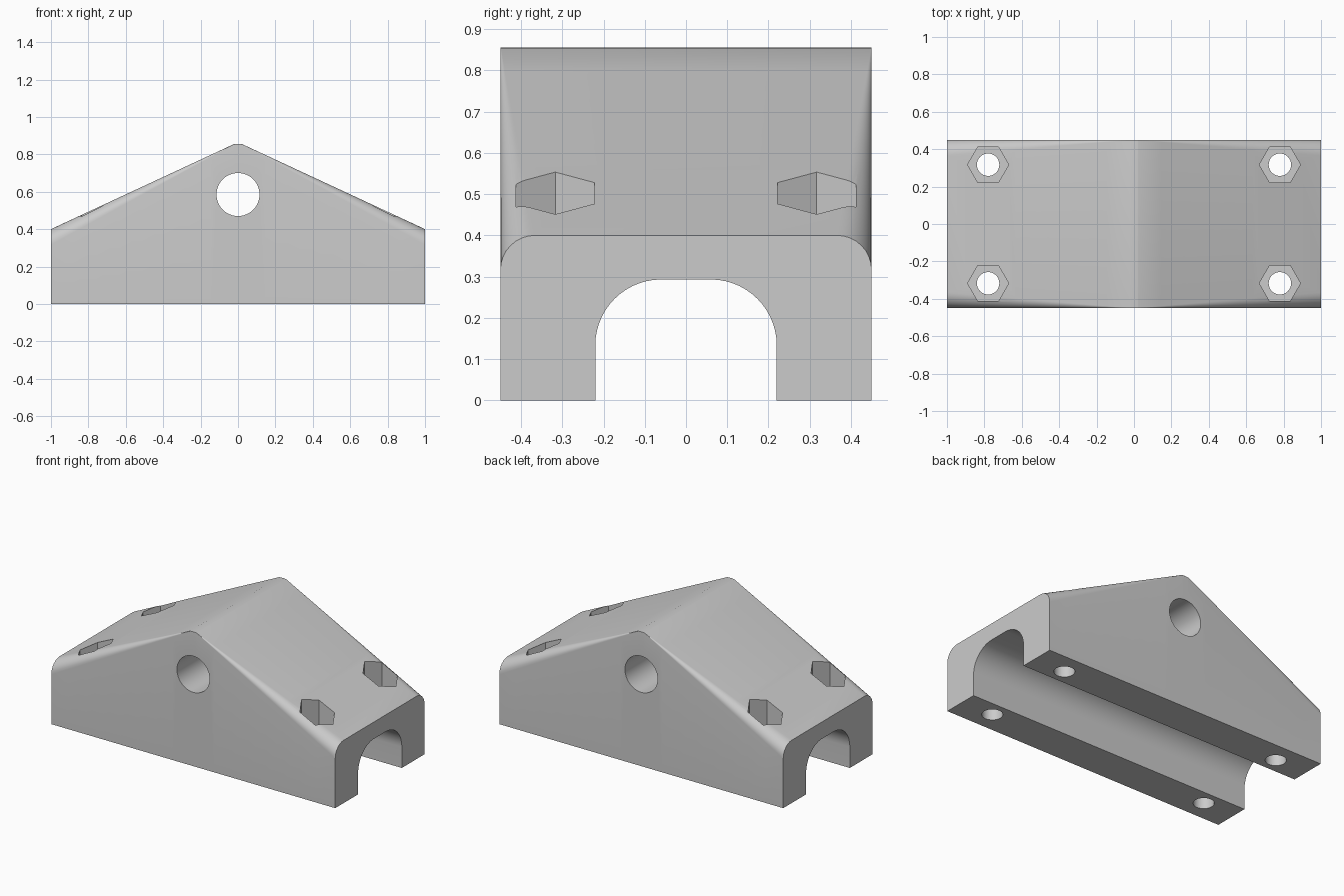
import bpy, bmesh
from math import sin, cos, pi, asin, atan2, hypot

cube = bpy.data.objects.get("Cube")
if cube:
    bpy.data.objects.remove(cube, do_unlink=True)

# Main dimensions
HALF_LEN, HALF_WID, END_Z = 1.0, 0.45, 0.4
AXLE_Z, CROWN_R, AXLE_R = 0.585, 0.27, 0.115
SLOT_HALF, SLOT_Z, SLOT_R = 0.22, 0.293, 0.16
FILLET = 0.083
BOLT_X, BOLT_Y, BOLT_R, NUT_R, NUT_FLOOR = 0.78, 0.317, 0.06, 0.11, 0.28

# Angle at which the end slope is tangent to the rounded crown
drop = AXLE_Z - END_Z
tilt = asin(CROWN_R / hypot(HALF_LEN, drop)) - atan2(drop, HALF_LEN)
tilt = pi / 2 - tilt if tilt > pi / 4 else pi / 2 - (pi / 2 - tilt)

grey = bpy.data.materials.new("plain grey")
grey.use_nodes = True
grey.diffuse_color = (0.6, 0.6, 0.6, 1)
grey.node_tree.nodes["Principled BSDF"].inputs["Base Color"].default_value = (0.6, 0.6, 0.6, 1)


def arc(cy, cz, r, start, end, steps):
    angles = [start + (end - start) * i / steps for i in range(steps + 1)]
    return [(cy + r * cos(a), cz + r * sin(a)) for a in angles]


def section(top, r):
    """Saddle cross-section: filleted block with a round-cornered slot below."""
    w, s, q = HALF_WID, SLOT_HALF, SLOT_R
    outer = [(-w, 0)] + arc(-w + r, top - r, r, pi, pi / 2, 8)
    outer += arc(w - r, top - r, r, pi / 2, 0, 8) + [(w, 0)]
    slot = [(s, 0)] + arc(s - q, SLOT_Z - q, q, 0, pi / 2, 14)
    slot += arc(-s + q, SLOT_Z - q, q, pi / 2, pi, 14) + [(-s, 0)]
    return outer + slot


# Stations along the half length: rounded crown, then straight slope
tan_x, tan_z = CROWN_R * sin(tilt), AXLE_Z + CROWN_R * cos(tilt)
half = []
for i in range(7):
    a = tilt * i / 6
    half.append((CROWN_R * sin(a), AXLE_Z + CROWN_R * cos(a), 0.001))
for i in range(1, 9):
    t = i / 8
    half.append((tan_x + (HALF_LEN - tan_x) * t, tan_z + (END_Z - tan_z) * t, 0.001 + FILLET * t))
stations = [(-x, z, r) for x, z, r in reversed(half[1:])] + half

# Body lofted through the stations
bm = bmesh.new()
rings = [[bm.verts.new((x, y, z)) for y, z in section(top, r)] for x, top, r in stations]
for a, b in zip(rings, rings[1:]):
    for i in range(len(a)):
        j = (i + 1) % len(a)
        bm.faces.new((a[i], a[j], b[j], b[i]))
bm.faces.new(rings[0])
bm.faces.new(rings[-1])
bmesh.ops.recalc_face_normals(bm, faces=bm.faces)
mesh = bpy.data.meshes.new("saddle_block")
bm.to_mesh(mesh)
bm.free()
mesh.materials.append(grey)
block = bpy.data.objects.new("saddle_block", mesh)
bpy.context.collection.objects.link(block)
bpy.context.view_layer.objects.active = block


def cut(name, sides, radius, depth, location, rotation=(0, 0, 0)):
    bpy.ops.mesh.primitive_cylinder_add(vertices=sides, radius=radius, depth=depth,
                                        location=location, rotation=rotation)
    tool = bpy.context.object
    tool.name = name
    tool.hide_render = True
    tool.data.materials.append(grey)
    mod = block.modifiers.new(name, "BOOLEAN")
    mod.operation, mod.solver, mod.object = "DIFFERENCE", "EXACT", tool
    bpy.context.view_layer.objects.active = block
    bpy.ops.object.modifier_apply(modifier=mod.name)
    bpy.data.objects.remove(tool, do_unlink=True)


# Axle bore, bolt holes and hexagonal nut pockets
cut("axle_bore", 48, AXLE_R, 2, (0, 0, AXLE_Z), (pi / 2, 0, 0))
for sx in (-1, 1):
    for sy in (-1, 1):
        x, y = sx * BOLT_X, sy * BOLT_Y
        cut("nut_pocket", 6, NUT_R, 1, (x, y, NUT_FLOOR + 0.5), (0, 0, pi / 6))
        cut("bolt_hole", 32, BOLT_R, 2, (x, y, 0))

bpy.ops.object.select_all(action="DESELECT")
block.select_set(True)
bpy.context.view_layer.objects.active = block
bpy.ops.object.shade_smooth_by_angle(angle=pi / 6)
